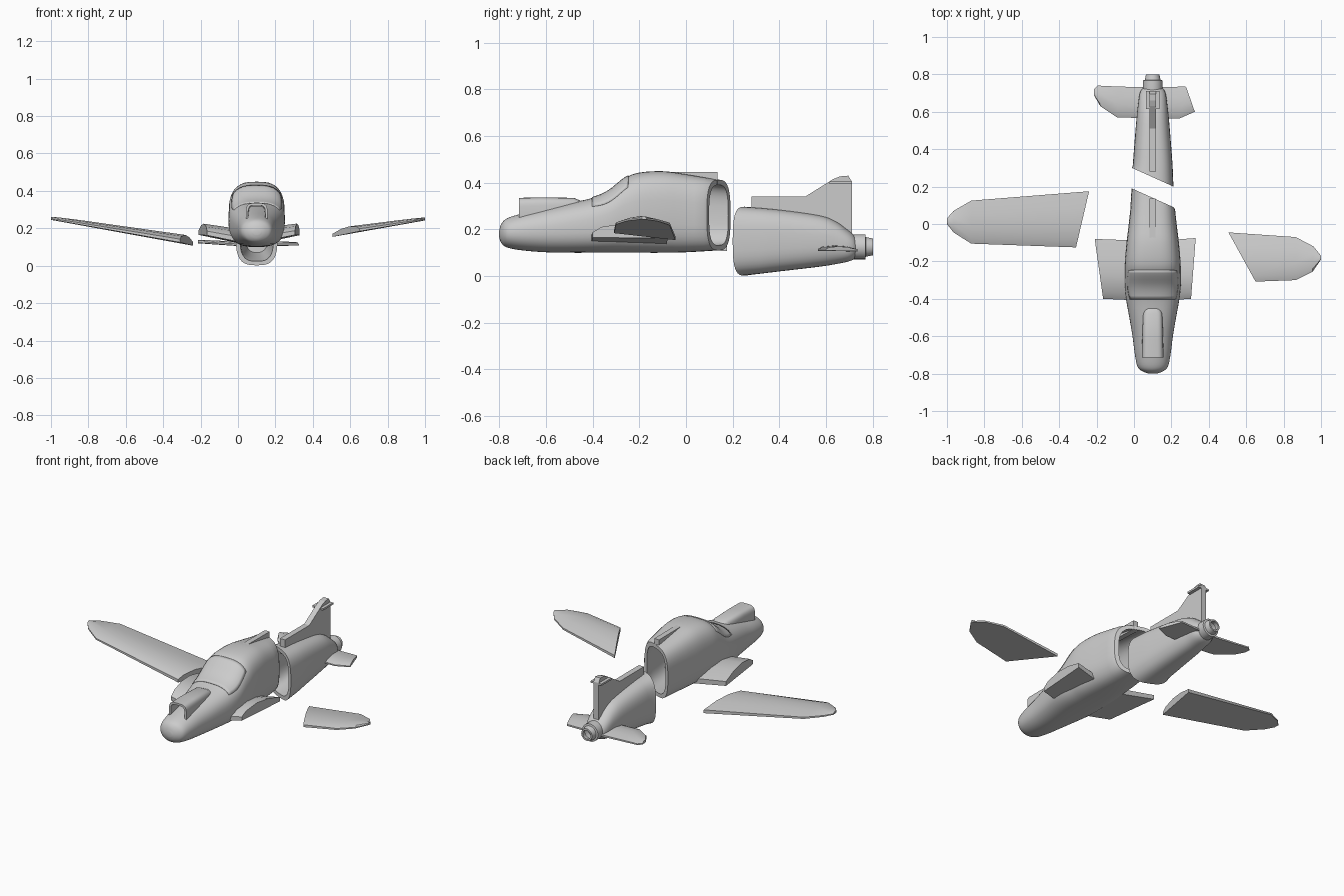
import bpy, bmesh, math

if "Cube" in bpy.data.objects:
    bpy.data.objects.remove(bpy.data.objects["Cube"])

grey = bpy.data.materials.new("plain grey")
grey.use_nodes = True
grey.diffuse_color = (0.6, 0.6, 0.6, 1)
grey.node_tree.nodes["Principled BSDF"].inputs["Base Color"].default_value = (0.6, 0.6, 0.6, 1)

CX = 0.1       # fuselage centre line
SLANT = -0.45  # slope of the broken ends


def finish(name, bm, smooth=True):
    bmesh.ops.recalc_face_normals(bm, faces=bm.faces)
    mesh = bpy.data.meshes.new(name)
    bm.to_mesh(mesh)
    bm.free()
    mesh.materials.append(grey)
    obj = bpy.data.objects.new(name, mesh)
    bpy.context.collection.objects.link(obj)
    if smooth:
        bpy.ops.object.select_all(action='DESELECT')
        obj.select_set(True)
        bpy.context.view_layer.objects.active = obj
        bpy.ops.object.shade_smooth_by_angle(angle=math.radians(32))
    return obj


def skin(name, rings, smooth=True):
    """Bridge closed rings of points and cap both ends."""
    bm = bmesh.new()
    loops = [[bm.verts.new(p) for p in ring] for ring in rings]
    n = len(loops[0])
    for a, b in zip(loops, loops[1:]):
        for i in range(n):
            j = (i + 1) % n
            bm.faces.new((a[i], a[j], b[j], b[i]))
    bm.faces.new(loops[0])
    bm.faces.new(loops[-1])
    return finish(name, bm, smooth)


def densify(sections, steps=4):
    """Smooth curve through the section values."""
    out = []
    for i in range(len(sections) - 1):
        quad = [sections[max(0, min(len(sections) - 1, i + k))] for k in (-1, 0, 1, 2)]
        for s in range(steps):
            t = s / steps
            out.append(tuple(
                0.5 * (2 * b + (c - a) * t + (2 * a - 5 * b + 4 * c - d) * t * t
                       + (3 * b - a - 3 * c + d) * t ** 3) for a, b, c, d in zip(*quad)))
    return out + [sections[-1]]


def point(sec, angle, wall=0.0, slant=0.0):
    """Point on a rounded-square section (y, half width, low z, high z, power)."""
    y, w, lo, hi, power = sec
    c, s = math.cos(angle), math.sin(angle)
    dx = math.copysign(abs(c) ** (2 / power), c) * (w - wall)
    dz = math.copysign(abs(s) ** (2 / power), s) * ((hi - lo) / 2 - wall)
    return (CX + dx, y + slant * dx, (lo + hi) / 2 + dz)


def shell(name, sections, wall, depth, slant=0.0, sides=40):
    """Closed at the first section, hollow at the last one."""
    def ring(sec, wall=0.0, slant=0.0):
        return [point(sec, math.tau * i / sides, wall, slant) for i in range(sides)]
    end = sections[-1]
    body = [s for s in sections[:-1] if abs(s[0] - end[0]) > abs(slant) * end[1] * 0.6]
    rings = [ring(s) for s in body] + [ring(end, 0, slant), ring(end, wall, slant)]
    rings += [ring(s, wall) for s in reversed(body[-depth:])]
    return skin(name, rings)


# Front fuselage, broken off behind the cabin
nose = densify([
    (-0.80, 0.02, 0.165, 0.195, 2.0), (-0.79, 0.05, 0.14, 0.225, 2.0),
    (-0.765, 0.08, 0.122, 0.248, 2.1), (-0.70, 0.095, 0.11, 0.268, 2.2),
    (-0.60, 0.108, 0.102, 0.29, 2.3), (-0.50, 0.125, 0.10, 0.312, 2.5),
    (-0.40, 0.143, 0.10, 0.335, 2.7), (-0.33, 0.15, 0.10, 0.365, 2.8),
    (-0.26, 0.15, 0.10, 0.42, 2.9), (-0.20, 0.149, 0.10, 0.443, 3.0),
    (-0.10, 0.14, 0.10, 0.449, 3.0), (0.0, 0.128, 0.102, 0.436, 3.0),
    (0.14, 0.113, 0.11, 0.412, 3.0)])
shell("front_fuselage", nose, 0.022, 12, SLANT)

# Rear fuselage, lying lower
tail = densify([
    (0.728, 0.05, 0.08, 0.165, 2.0), (0.715, 0.062, 0.07, 0.18, 2.2),
    (0.69, 0.071, 0.061, 0.20, 2.4), (0.64, 0.078, 0.051, 0.235, 2.5),
    (0.57, 0.086, 0.04, 0.26, 2.6), (0.40, 0.10, 0.02, 0.284, 2.8),
    (0.25, 0.111, 0.002, 0.297, 3.0)])
shell("rear_fuselage", tail, 0.022, 10, SLANT)

# Exhaust ring at the tail end
shell("tail_nozzle", [(y, r, 0.125 - r, 0.125 + r, 2.0) for y, r in
                      ((0.68, 0.05), (0.715, 0.053), (0.768, 0.053), (0.77, 0.042), (0.80, 0.036))],
      0.01, 3, sides=24)

# Open air scoop on the nose
shell("nose_scoop", [(-0.41, 0.035, 0.24, 0.30, 3), (-0.45, 0.046, 0.23, 0.322, 3),
                     (-0.48, 0.052, 0.22, 0.335, 4), (-0.62, 0.056, 0.21, 0.337, 4),
                     (-0.715, 0.058, 0.20, 0.335, 4)], 0.012, 2, sides=32)

# Windscreen plate following the cabin slope
bm = bmesh.new()
rows = []
for sec in [s for s in nose if -0.42 < s[0] < -0.235]:
    spread = math.radians(50 + 10 * math.sin(math.pi * (sec[0] + 0.43) / 0.21))
    row = []
    for k in range(13):
        x, y, z = point(sec, math.pi / 2 + spread * (k / 6 - 1))
        row.append(bm.verts.new((x, y - 0.003, z + 0.003)))
    rows.append(row)
for a, b in zip(rows, rows[1:]):
    for k in range(12):
        bm.faces.new((a[k], a[k + 1], b[k + 1], b[k]))
glass = finish("windscreen", bm)
thick = glass.modifiers.new("thickness", 'SOLIDIFY')
thick.thickness = 0.006


# Flying surfaces: stations are (lead x, lead y, trail x, trail y, thickness)
AIRFOIL = ((0, 0.1), (0, 0.45), (0.12, 0.8), (0.4, 1), (0.7, 0.85), (1, 0.4), (1, 0))


def wing(name, stations, z0, slope):
    rings = []
    for lx, ly, tx, ty, t in stations:
        ring = []
        for f, h in AIRFOIL:
            x = lx + (tx - lx) * f
            ring.append((x, ly + (ty - ly) * f, z0 + slope * abs(x - CX) + t * h))
        rings.append(ring)
    return skin(name, rings)


wing("right_wing_stub", [(0.06, -0.41, 0.06, -0.09, 0.08), (-0.165, -0.40, -0.21, -0.08, 0.065)],
     0.10, 0.21)
wing("left_wing_stub", [(0.14, -0.41, 0.14, -0.09, 0.08), (0.305, -0.40, 0.33, -0.075, 0.065)],
     0.115, 0.21)
wing("right_broken_wing", [(-0.31, -0.125, -0.24, 0.175, 0.05), (-0.87, -0.105, -0.87, 0.125, 0.026),
                           (-0.965, -0.045, -0.965, 0.07, 0.02), (-1.0, 0.0, -1.0, 0.03, 0.016)],
     0.045, 0.182)
wing("left_broken_wing", [(0.65, -0.308, 0.505, -0.045, 0.04), (0.865, -0.30, 0.865, -0.07, 0.026),
                          (0.955, -0.255, 0.96, -0.12, 0.02), (1.0, -0.19, 1.0, -0.17, 0.016)],
     0.082, 0.178)
wing("right_tailplane", [(0.1, 0.565, 0.1, 0.73, 0.028), (-0.09, 0.57, -0.09, 0.735, 0.022),
                         (-0.18, 0.63, -0.195, 0.74, 0.02), (-0.215, 0.69, -0.215, 0.72, 0.018)],
     0.098, 0.07)
wing("left_tailplane", [(0.1, 0.565, 0.1, 0.73, 0.028), (0.245, 0.565, 0.275, 0.735, 0.022),
                        (0.325, 0.60, 0.28, 0.73, 0.02)], 0.105, 0.01)


# Upright plates, cut from a side outline
def plate(name, outline, half):
    return skin(name, [[(CX + side * half, y, z) for y, z in outline] for side in (-1, 1)], False)


plate("tail_fin", [(0.28, 0.25), (0.28, 0.34), (0.51, 0.34), (0.63, 0.415), (0.66, 0.427),
                   (0.695, 0.43), (0.71, 0.405), (0.71, 0.14)], 0.017)
plate("fin_cross_plate", [(0.615, 0.394), (0.615, 0.405), (0.71, 0.405), (0.71, 0.394)], 0.036)
plate("cabin_spine", [(-0.12, 0.40), (-0.12, 0.447), (0.135, 0.445), (0.135, 0.39)], 0.016)
